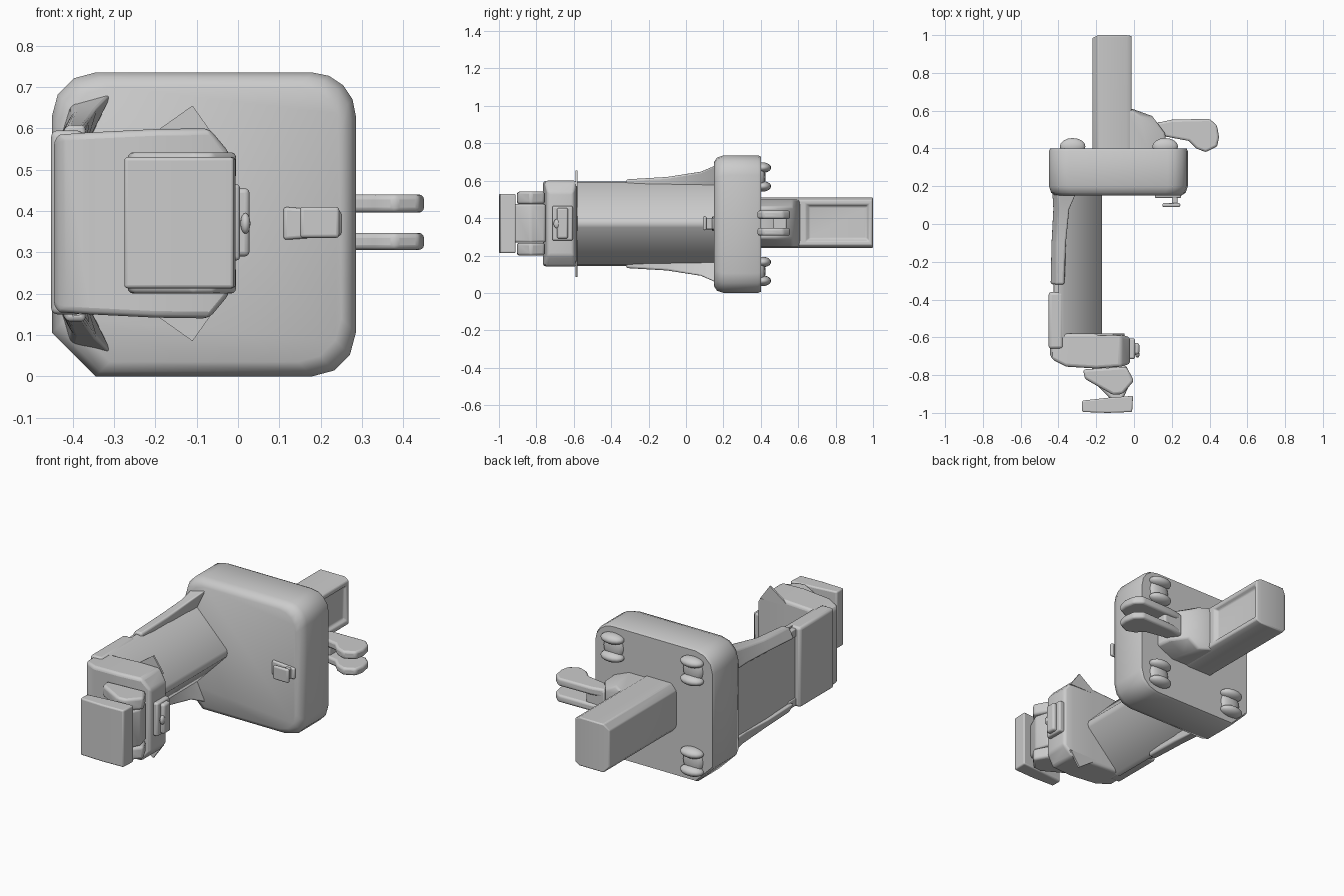
import bpy, bmesh, math
from mathutils import Vector

if "Cube" in bpy.data.objects:
    bpy.data.objects.remove(bpy.data.objects["Cube"])

MID = 0.37  # height of the horizontal symmetry plane


def finish(name, bm, bevel=0.0, segs=3):
    bmesh.ops.recalc_face_normals(bm, faces=bm.faces)
    me = bpy.data.meshes.new(name)
    bm.to_mesh(me)
    bm.free()
    ob = bpy.data.objects.new(name, me)
    bpy.context.collection.objects.link(ob)
    if bevel:
        m = ob.modifiers.new("soft_edges", 'BEVEL')
        m.width, m.segments = bevel, segs
        m.limit_method, m.angle_limit = 'ANGLE', math.radians(35)
    bpy.ops.object.select_all(action='DESELECT')
    bpy.context.view_layer.objects.active = ob
    ob.select_set(True)
    bpy.ops.object.shade_smooth_by_angle(angle=math.radians(45))
    return ob


def loft(name, rings, bevel=0.0, segs=3):
    """Skin a list of equal-length point rings and cap both ends."""
    bm = bmesh.new()
    vs = [[bm.verts.new(p) for p in r] for r in rings]
    n = len(vs[0])
    for a, b in zip(vs, vs[1:]):
        for i in range(n):
            bm.faces.new((a[i], a[(i + 1) % n], b[(i + 1) % n], b[i]))
    bm.faces.new(vs[0])
    bm.faces.new(vs[-1])
    return finish(name, bm, bevel, segs)


def plan(name, pts, z0, z1, bevel=0.0):
    """Extrude an (x, y) outline between two heights."""
    return loft(name, [[(x, y, z) for x, y in pts] for z in (z0, z1)], bevel)


def front(name, pts, y0, y1, bevel=0.0):
    """Extrude an (x, z) outline between two depths."""
    return loft(name, [[(x, y, z) for x, z in pts] for y in (y0, y1)], bevel)


def box(name, x0, x1, y0, y1, z0, z1, bevel=0.0):
    return plan(name, [(x0, y0), (x1, y0), (x1, y1), (x0, y1)], z0, z1, bevel)


def plate_outline(d, r=0.105):
    """Plate outline shrunk by d; the lower left corner is a plain chamfer."""
    x0, x1, z0, z1 = -0.45 + d, 0.285 - d, d, 0.735 - d
    pts = []
    for cx, cz, a, n in ((x1 - r, z1 - r, 0, 4), (x0 + r, z1 - r, 90, 3),
                         (x0 + r, z0 + r, 180, 1), (x1 - r, z0 + r, 270, 3)):
        for i in range(n + 1):
            t = math.radians(a + 90 * i / n)
            pts.append((cx + r * math.cos(t), cz + r * math.sin(t)))
    return pts


def ellipsoid(name, c, s):
    bm = bmesh.new()
    bmesh.ops.create_uvsphere(bm, u_segments=16, v_segments=10, radius=1)
    for v in bm.verts:
        v.co = Vector((c[k] + v.co[k] * s[k] for k in range(3)))
    return finish(name, bm)


# Large wall plate with softened front rim
loft("mounting_plate", [[(x, y, z) for x, z in plate_outline(d)] for y, d in
                        ((0.15, 0.035), (0.165, 0.012), (0.20, 0.0), (0.385, 0.0), (0.40, 0.006))])

# Small latch on the front of the plate
front("latch_wedge", [(0.11, 0.41), (0.25, 0.40), (0.25, 0.34), (0.11, 0.33)], 0.138, 0.16, 0.008)
box("latch_stem", 0.20, 0.23, 0.10, 0.16, 0.34, 0.40, 0.006)
box("latch_head", 0.15, 0.245, 0.09, 0.11, 0.335, 0.41, 0.008)

# Paired rounded feet on the back of the plate
for x in (-0.325, 0.165):
    for zc in (0.115, 0.62):
        ellipsoid("bolt_pad", (x, 0.40, zc), (0.06, 0.025, 0.07))
        for dz in (-0.05, 0.05):
            ellipsoid("bolt_lobe", (x, 0.41, zc + dz), (0.068, 0.045, 0.028))

# Long central beam with a ridged side
beam = [(-0.40, 0.595), (-0.37, 0.59), (-0.175, 0.39), (-0.17, 0.37),
        (-0.175, 0.35), (-0.37, 0.15), (-0.40, 0.145)]
front("central_beam", beam, -0.60, 0.17)
box("beam_back", -0.42, -0.37, -0.60, 0.17, 0.16, 0.575, 0.01)

# Mirrored rails that flare into the plate
for s in (1, -1):
    rings = []
    for y, x0, x1, lo, hi0, hi1 in ((-0.32, -0.445, -0.37, 0.18, 0.237, 0.237),
                                    (-0.10, -0.44, -0.36, 0.19, 0.25, 0.25),
                                    (0.08, -0.43, -0.34, 0.19, 0.27, 0.28),
                                    (0.17, -0.435, -0.30, 0.19, 0.29, 0.32)):
        rings.append([(x0, y, MID + s * lo), (-0.365, y, MID + s * lo),
                      (x1, y, MID + s * hi1), (x0 + 0.03, y, MID + s * hi0)])
    loft("side_rail", rings, 0.01)
    box("rail_link", -0.425, -0.37, -0.38, -0.30,
        *sorted((MID + s * 0.17, MID + s * 0.215)), 0.005)
    # Thin pointed fin at the rim of the front block
    front("rim_fin", [(-0.23, MID + s * 0.20), (-0.11, MID + s * 0.285),
                      (-0.05, MID + s * 0.20)], -0.59, -0.58)

# Sleeve wrapping the beam, and the front block
box("beam_sleeve", -0.452, -0.375, -0.66, -0.36, 0.15, 0.595, 0.015)
rings = []
for x, y0, y1, h in ((-0.445, -0.69, -0.58, 0.205), (-0.43, -0.72, -0.58, 0.215),
                     (-0.36, -0.755, -0.58, 0.22), (-0.20, -0.765, -0.58, 0.228),
                     (-0.07, -0.755, -0.585, 0.23), (-0.02, -0.74, -0.60, 0.17)):
    rings.append([(x, y0, MID - h), (x, y1, MID - h), (x, y1, MID + h), (x, y0, MID + h)])
loft("front_block", rings, 0.018)

# Button on the right side of the block
box("button_frame", -0.04, 0.005, -0.715, -0.605, 0.28, 0.465, 0.01)
box("button", -0.02, 0.028, -0.69, -0.63, 0.29, 0.455, 0.012)
ellipsoid("button_dot", (0.018, -0.69, 0.37), (0.012, 0.018, 0.025))

# Hinge: narrow core between two outer knuckles
hinge = [(-0.27, -0.77), (-0.04, -0.755), (0.0, -0.83), (-0.06, -0.90),
         (-0.11, -0.905), (-0.26, -0.82)]
core = [(-0.22, -0.75), (-0.04, -0.75), (-0.015, -0.83), (-0.06, -0.93),
        (-0.12, -0.93), (-0.23, -0.82)]
plan("hinge_core", core, 0.27, 0.475, 0.012)
for z0, z1 in ((0.20, 0.268), (0.475, 0.542)):
    plan("hinge_knuckle", hinge, z0, z1, 0.014)

# Gently bowed end pad
plan("end_pad", [(-0.275, -0.995), (-0.14, -1.0), (-0.01, -0.995), (-0.005, -0.91),
                 (-0.14, -0.92), (-0.275, -0.935)], 0.213, 0.53, 0.008)

# Rear handle with a recessed side panel
rings = []
for x, y0, y1, h in ((-0.22, 0.39, 0.985, 0.10), (-0.19, 0.39, 1.0, 0.135),
                     (-0.04, 0.39, 1.0, 0.135), (-0.012, 0.39, 0.995, 0.12),
                     (-0.012, 0.64, 0.98, 0.10), (-0.03, 0.66, 0.965, 0.085)):
    rings.append([(x, y0, 0.375 - h), (x, y1, 0.375 - h), (x, y1, 0.375 + h), (x, y0, 0.375 + h)])
loft("handle", rings, 0.006)

# Flared root of the handle
rings = []
for z, k in ((0.245, 0.55), (0.29, 1.0), (0.46, 1.0), (0.50, 0.55)):
    rings.append([(-0.05 + (x + 0.05) * k, y, z) for x, y in
                  ((-0.05, 0.39), (0.17, 0.39), (0.165, 0.48), (0.10, 0.57),
                   (-0.01, 0.61), (-0.05, 0.61))])
loft("handle_root", rings, 0.01)

# Forked lever beside the handle
prong = [(0.13, 0.47), (0.12, 0.535), (0.20, 0.552), (0.40, 0.557), (0.44, 0.52),
         (0.45, 0.46), (0.44, 0.41), (0.38, 0.38), (0.33, 0.40), (0.29, 0.44)]
for z0, z1 in ((0.306, 0.347), (0.396, 0.44)):
    plan("lever_prong", prong, z0, z1, 0.012)
box("lever_bridge", 0.12, 0.24, 0.465, 0.54, 0.31, 0.435, 0.012)
